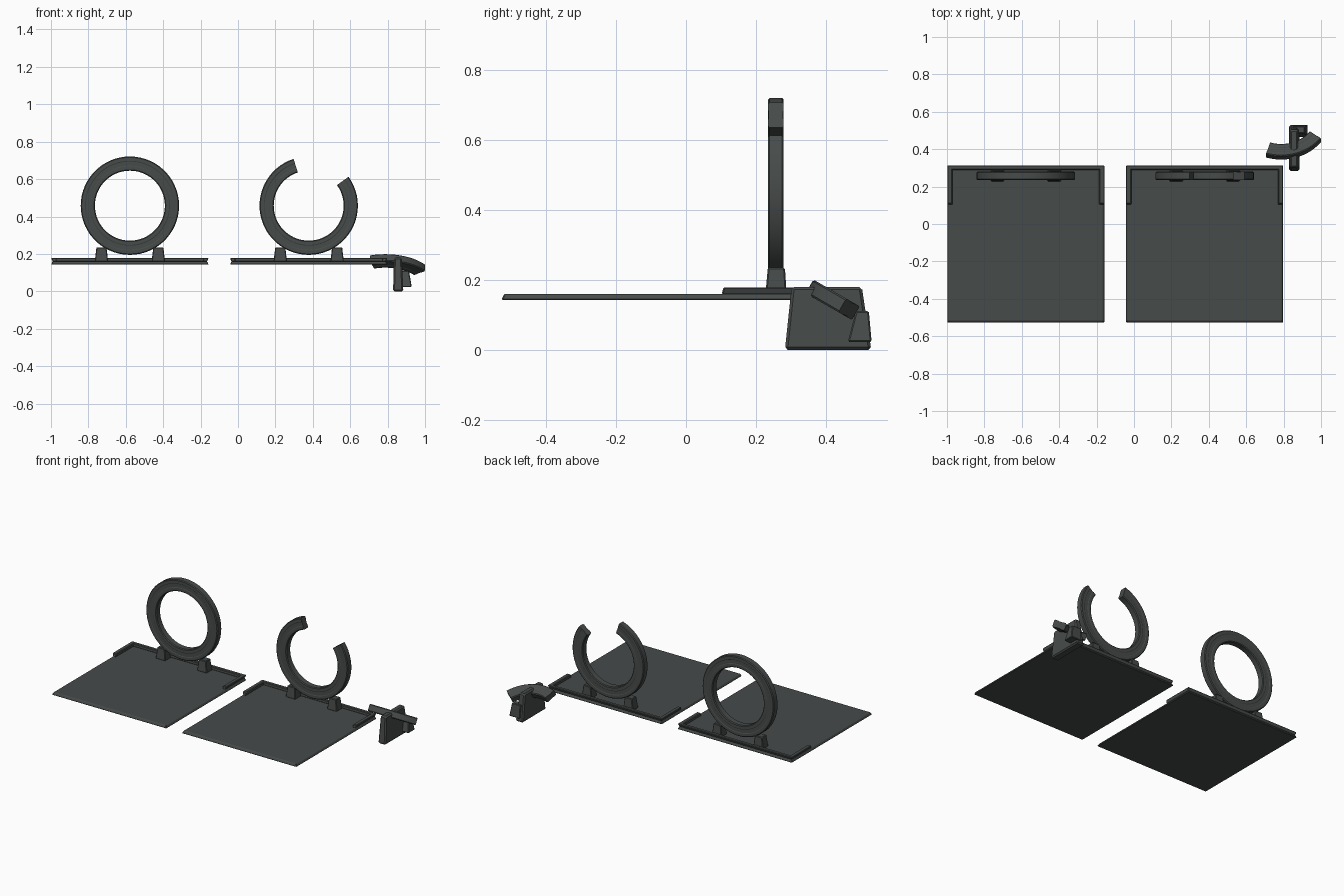
import bpy, bmesh
from math import sin, cos, radians, pi
from mathutils import Matrix

if "Cube" in bpy.data.objects:
    bpy.data.objects.remove(bpy.data.objects["Cube"])

mat = bpy.data.materials.new("dark_stone")
mat.diffuse_color = (0.062, 0.07, 0.068, 1)
mat.use_nodes = True
mat.node_tree.nodes["Principled BSDF"].inputs["Base Color"].default_value = mat.diffuse_color


def finish(name, bm):
    bmesh.ops.recalc_face_normals(bm, faces=bm.faces)
    me = bpy.data.meshes.new(name)
    bm.to_mesh(me)
    bm.free()
    ob = bpy.data.objects.new(name, me)
    bpy.context.collection.objects.link(ob)
    me.materials.append(mat)
    return ob


def taper_box(name, bottom, top, z0, z1, bevel=0.004):
    """Frustum between two (x0, x1, y0, y1) rectangles."""
    bm = bmesh.new()
    rings = []
    for (x0, x1, y0, y1), z in ((bottom, z0), (top, z1)):
        rings.append([bm.verts.new((x, y, z)) for x, y in
                      ((x0, y0), (x1, y0), (x1, y1), (x0, y1))])
    bm.faces.new(rings[0])
    bm.faces.new(rings[1])
    for i in range(4):
        j = (i + 1) % 4
        bm.faces.new((rings[0][i], rings[0][j], rings[1][j], rings[1][i]))
    ob = finish(name, bm)
    if bevel:
        m = ob.modifiers.new("bevel", 'BEVEL')
        m.width, m.segments = bevel, 1
    return ob


# ring cross-section: (radius, depth), chamfered with a faint groove in each face
R0, R1, H, C = 0.187, 0.263, 0.0225, 0.005
half = [(R0, H - C), (R0 + C, H), (0.210, H), (0.214, H - 0.002),
        (0.236, H - 0.002), (0.240, H), (R1 - C, H), (R1, H - C)]
PROFILE = half + [(r, -h) for r, h in reversed(half)]


def ring(name, a0, a1, matrix):
    """Sweep the profile from angle a0 to a1 (degrees) in the XY plane."""
    closed = a1 - a0 >= 360
    steps = round((a1 - a0) / 6)
    bm = bmesh.new()
    loops = []
    for i in range(steps if closed else steps + 1):
        a = radians(a0 + (a1 - a0) * i / steps)
        loops.append([bm.verts.new((r * cos(a), r * sin(a), h)) for r, h in PROFILE])
    n = len(PROFILE)
    for i in range(steps):
        p, q = loops[i], loops[(i + 1) % len(loops)]
        for k in range(n):
            m = (k + 1) % n
            bm.faces.new((p[k], p[m], q[m], q[k]))
    if not closed:
        bm.faces.new(loops[0])
        bm.faces.new(loops[-1])
    bm.transform(matrix)
    ob = finish(name, bm)
    bpy.context.view_layer.objects.active = ob
    ob.select_set(True)
    bpy.ops.object.shade_smooth_by_angle(angle=radians(25))
    ob.select_set(False)
    return ob


def platform(prefix, cx):
    w, y0, y1, e = 0.421, -0.528, 0.315, 0.008
    # floor slab
    taper_box(prefix + "_slab", (cx - w, cx + w, y0, y1),
              (cx - w + e, cx + w - e, y0 + e, y1 - e), 0.143, 0.16, 0.003)
    # raised curb along the back and short returns on both sides
    taper_box(prefix + "_back_curb", (cx - w + e, cx + w - e, 0.288, y1 - e),
              (cx - w, cx + w, 0.29, y1), 0.158, 0.179)
    for s, side in ((-1, "left"), (1, "right")):
        a, b = sorted((cx + s * (w - 0.03), cx + s * (w - e)))
        c, d = sorted((cx + s * (w - 0.028), cx + s * w))
        taper_box(f"{prefix}_{side}_curb", (a, b, 0.102, y1 - e),
                  (c, d, 0.107, y1), 0.158, 0.179)
        # feet that hold the ring
        fx = cx + s * 0.152
        taper_box(f"{prefix}_{side}_foot", (fx - .036, fx + .036, .227, .288),
                  (fx - .027, fx + .027, .234, .283), 0.158, 0.235)


upright = Matrix.Rotation(pi / 2, 4, 'X')
platform("whole", -0.578)
ring("whole_ring", 0, 360, Matrix.Translation((-0.578, 0.257, 0.458)) @ upright)
platform("broken", 0.378)
ring("broken_ring", 108, 396, Matrix.Translation((0.378, 0.257, 0.458)) @ upright)

# loose ring fragment resting on its stand
ring("ring_fragment", 252, 324, Matrix.Translation((0.787, 0.581, 0.05))
     @ Matrix.Rotation(radians(-30), 4, 'X'))
taper_box("stand_fin", (0.829, 0.884, 0.283, 0.530),
          (0.834, 0.876, 0.302, 0.503), 0, 0.18, 0.008)
taper_box("stand_buttress", (0.85, 0.929, 0.463, 0.531),
          (0.85, 0.914, 0.486, 0.523), 0.023, 0.111)
